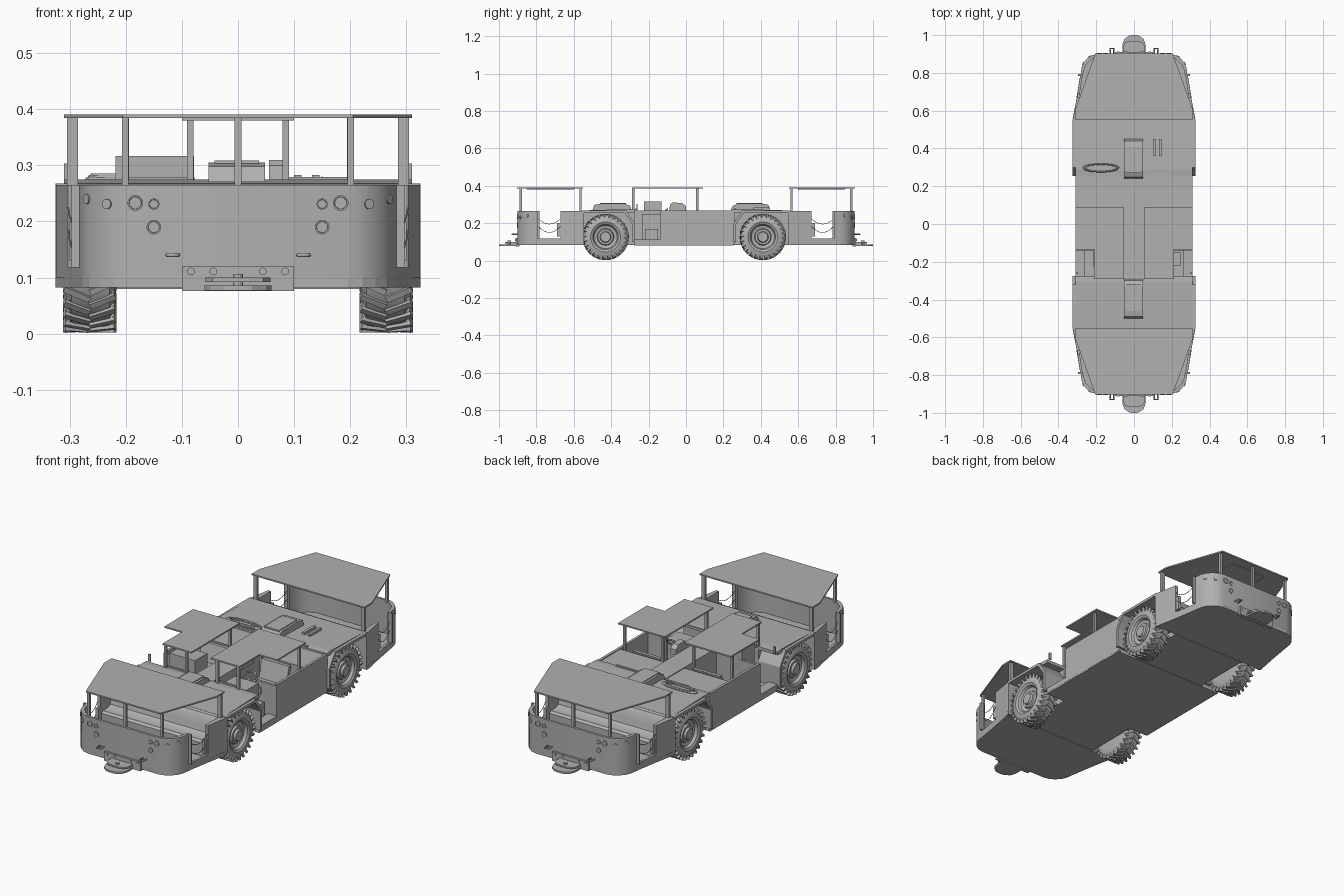
import bpy, bmesh, math
from mathutils import Matrix, Vector

if "Cube" in bpy.data.objects:
    bpy.data.objects.remove(bpy.data.objects["Cube"])

GREY = bpy.data.materials.new("dark_grey")
GREY.diffuse_color = (.44, .44, .44, 1)
GREY.use_nodes = True
GREY.node_tree.nodes["Principled BSDF"].inputs["Base Color"].default_value = GREY.diffuse_color


def finish(name, bm, smooth=False):
    bmesh.ops.recalc_face_normals(bm, faces=bm.faces)
    me = bpy.data.meshes.new(name)
    bm.to_mesh(me)
    bm.free()
    me.materials.append(GREY)
    ob = bpy.data.objects.new(name, me)
    bpy.context.collection.objects.link(ob)
    if smooth:
        bpy.ops.object.select_all(action='DESELECT')
        ob.select_set(True)
        bpy.context.view_layer.objects.active = ob
        bpy.ops.object.shade_smooth_by_angle(angle=math.radians(35))
    return ob


def prism(name, pts, axis, a, b, smooth=False):
    """Extrude a closed 2D outline: axis x takes (y, z), z takes (x, y)."""
    put = {'x': lambda p, t: (t, p[0], p[1]), 'z': lambda p, t: (p[0], p[1], t)}[axis]
    bm = bmesh.new()
    lo = [bm.verts.new(put(p, a)) for p in pts]
    hi = [bm.verts.new(put(p, b)) for p in pts]
    bm.faces.new(lo)
    bm.faces.new(hi)
    for i in range(len(pts)):
        j = (i + 1) % len(pts)
        bm.faces.new((lo[i], lo[j], hi[j], hi[i]))
    return finish(name, bm, smooth)


def box(name, x0, x1, y0, y1, z0, z1):
    return prism(name, [(x0, y0), (x1, y0), (x1, y1), (x0, y1)], 'z', z0, z1)


def lathe(bm, prof, seg, m):
    """Revolve (x, radius) points about the x axis."""
    rings = [[bm.verts.new(m @ Vector((x, r * math.cos(t), r * math.sin(t))))
              for t in [2 * math.pi * k / seg for k in range(seg)]] for x, r in prof]
    for A, B in zip(rings, rings[1:]):
        for k in range(seg):
            j = (k + 1) % seg
            bm.faces.new((A[k], A[j], B[j], B[k]))
    bm.faces.new(rings[0])
    bm.faces.new(rings[-1])


def tube(name, pts, r, cyclic=False):
    cu = bpy.data.curves.new(name, 'CURVE')
    cu.dimensions = '3D'
    cu.bevel_depth = r
    cu.bevel_resolution = 1
    cu.materials.append(GREY)
    sp = cu.splines.new('POLY')
    sp.points.add(len(pts) - 1)
    for p, q in zip(sp.points, pts):
        p.co = (*q, 1)
    sp.use_cyclic_u = cyclic
    bpy.context.collection.objects.link(bpy.data.objects.new(name, cu))


def both(half):
    """Mirror a right-hand (x, y) polyline across x = 0 to close it."""
    return half + [(-x, y) for x, y in reversed(half)]


TYRE = [(0, .02), (0, .075), (.002, .104), (.012, .118), (.08, .118), (.09, .106), (.094, .08),
        (.088, .068), (.075, .062), (.07, .045), (.08, .041), (.08, .03), (.091, .026), (.091, .01)]


def wheel(name, sx, y):
    m = Matrix.Translation((sx * .217, y, .126)) @ Matrix.Diagonal((sx, 1, 1, 1))
    bm = bmesh.new()
    lathe(bm, TYRE, 44, m)
    for k in range(52):                       # chevron lugs, alternating sides
        side = 1 if k % 2 else -1
        rot = m @ Matrix.Rotation(2 * math.pi * k / 52, 4, 'X')
        for x, r, sz in ((.023, .1175, (.05, .011, .012)), (.0405, .109, (.009, .012, .014))):
            yaw = Matrix.Rotation(side * .45, 4, 'Z')
            bmesh.ops.create_cube(bm, size=1, matrix=rot @ Matrix.Translation((.047 + side * x, (x - .023) * .5, r))
                                  @ yaw @ Matrix.Diagonal((*sz, 1)))
    finish(name, bm, True)
    box("axle", *sorted((sx * .15, sx * .225)), y - .025, y + .025, .1, .15)


def end_section(tag, s, wy, inner):
    """One end of the vehicle; s = -1 front, +1 rear. y values are given as distance from centre."""
    def P(pts):
        return [(x, s * y) for x, y in pts]

    def bx(name, x0, x1, y0, y1, z0, z1):
        return box(tag + name, x0, x1, *sorted((s * y0, s * y1)), z0, z1)

    # floor and curved end wall
    corner = [(.283, .79), (.277, .83), (.265, .857), (.245, .878), (.222, .893), (.195, .9)]
    inside = [(x - .013 if x > .2 else x, y - (.012 if y > .8 else 0)) for x, y in corner]
    prism(tag + "cab_floor", both(P([(.325, .555), (.303, .67)] + corner)), 'z', .082, .1)
    wall = P(corner) + [(-x, y) for x, y in reversed(P(corner))]
    wall += [(-x, y) for x, y in P(inside)] + list(reversed(P(inside)))
    prism(tag + "end_wall", wall, 'z', .085, .265, True)
    # curved bench seat blending into the deck
    seat = [(.55, .1), (.66, .1), (.66, .165), (.65, .175), (.61, .175), (.592, .185), (.585, .21),
            (.578, .245), (.565, .263), (.55, .268)]
    prism(tag + "bench_seat", [(s * y, z) for y, z in seat], 'x', -.295, .295, True)
    # wheel housing block, deck and vent hump
    bx("chassis_block", -.205, .205, inner, .55, .082, .262)
    prism(tag + "deck", [(s * .553, .256), (s * .553, .268), (s * (inner + .03), .275), (s * inner, .272),
                         (s * inner, .256)], 'x', -.31, .31)
    hy = .29 if s < 0 else .24
    hump = [(hy, .27), (hy + .01, .293), (hy + .04, .305), (hy + .16, .305), (hy + .2, .298), (hy + .21, .27)]
    prism(tag + "vent_hump", [(s * y, z) for y, z in hump], 'x', -.053, .048)
    prism(tag + "vent_cap", [(s * (hy + .03), .3), (s * (hy + .03), .309), (s * (hy + .17), .309),
                             (s * (hy + .17), .3)], 'x', -.042, .037)
    for sx in (1, -1):
        # side panel, sill and opening edge
        pan = [(.325, .545), (.303, .67), (.288, .67), (.288, .545)]
        prism(tag + "side_panel", [(sx * x, y) for x, y in P(pan)], 'z', .085, .265)
        sill = [(.303, .67), (.283, .79), (.272, .79), (.29, .67)]
        prism(tag + "sill", [(sx * x, y) for x, y in P(sill)], 'z', .085, .118)
        bx("door_edge", *sorted((sx * .278, sx * .297)), .784, .794, .118, .265)
        # fender shell over the wheel
        n, f = inner, .553
        shell = [(f, .1), (f, .268), (n + .045, .268), (n + .015, .225), (n, .2), (n, .1), (n + .013, .1),
                 (n + .013, .195), (n + .028, .22), (n + .055, .255), (f - .008, .255), (f - .008, .1)]
        prism(tag + "fender", [(s * y, z) for y, z in shell], 'x', sx * .2, sx * .325)
        wheel(tag + "wheel", sx, s * wy)
        # chains across the door opening
        for z, sag in ((.225, .03), (.185, .035)):
            tube(tag + "chain", [(sx * (.303 - .02 * t), s * (.67 + .12 * t), z - sag * 4 * t * (1 - t))
                                 for t in [i / 8 for i in range(9)]], .0015)
        bx("latch", *sorted((sx * .285, sx * .3)), .67, .69, .13, .2)
        # roof posts
        bx("roof_post", *sorted((sx * .285, sx * .305)), .558, .57, .26, .388)
        bx("roof_post", *sorted((sx * .195, sx * .207)), .877, .889, .26, .388)
        # lamps and tow eyes
        for x, z, r in ((.183, .233, .014), (.15, .231, .01), (.15, .19, .013)):
            bm = bmesh.new()
            m = Matrix.Translation((sx * x, s * .894, z)) @ Matrix.Rotation(s * math.pi / 2, 4, 'Z')
            lathe(bm, [(0, r), (.01, r), (.01, r * .8), (.008, r * .75)], 20, m)
            finish(tag + "lamp", bm)
        for x, y, z in ((.233, .886, .231), (.268, .85, .24)):
            bm = bmesh.new()
            aim = (s * sx) * (1.1 if x < .25 else .6) + (0 if sx > 0 else math.pi)
            lathe(bm, [(-.008, .009), (.004, .009), (.004, .005)], 16,
                  Matrix.Translation((sx * x, s * y, z)) @ Matrix.Rotation(aim, 4, 'Z'))
            finish(tag + "corner_lamp", bm)
        tube(tag + "tow_eye", [(sx * x, s * y, .14) for x, y in
                               ((.107, .895), (.107, .93), (.126, .93), (.126, .895))], .004)
        for x in (.044, .084):
            bm = bmesh.new()
            m = Matrix.Translation((sx * x, s * .905, .111)) @ Matrix.Rotation(s * math.pi / 2, 4, 'Z')
            lathe(bm, [(0, .007), (.008, .007)], 12, m)
            finish(tag + "bolt", bm)
    bx("roof_post", -.006, .006, .877, .889, .26, .388)
    # roof with long corner cuts
    prism(tag + "cab_roof", both(P([(.31, .55), (.31, .61), (.205, .903)])), 'z', .384, .391)
    bx("roof_rib", -.1, .1, .6, .85, .38, .385)
    # towing hitch
    bx("hitch_plate", -.1, .1, .89, .91, .076, .121)
    tongue = [(.06, .89), (.06, .955), (.05, .98), (.025, .998), (.01, 1)]
    prism(tag + "hitch_tongue", both(P(tongue)), 'z', .077, .086)
    upper = [(.058, .89), (.058, .94), (.045, .963), (.02, .968)]
    prism(tag + "hitch_jaw", both(P(upper)), 'z', .092, .1)
    bm = bmesh.new()
    lathe(bm, [(0, .009), (.028, .009)], 14,
          Matrix.Translation((0, s * .945, .078)) @ Matrix.Rotation(-math.pi / 2, 4, 'Y'))
    finish(tag + "hitch_pin", bm)


end_section("front_", -1, .43, .275)
end_section("rear_", 1, .411, .255)

# middle body
box("belly_plate", -.31, .31, -.275, .255, .08, .1)
box("centre_spine", -.055, .055, -.28, .26, .1, .268)
for sx in (1, -1):
    def mb(name, x0, x1, *r):
        return box(name, *sorted((sx * x0, sx * x1)), *r)
    mb("body_side", .298, .311, -.135, .258, .085, .268)
    mb("engine_bay", .055, .3, .09, .258, .1, .264)
    mb("door_step", .26, .311, -.275, -.135, .085, .112)
    mb("door_pillar", .2, .311, -.14, -.128, .1, .262)
    # operator seat
    mb("seat_base", .09, .24, -.05, .05, .1, .16)
    mb("seat_cushion", .085, .245, -.06, .055, .16, .178)
    prism("seat_back", [(.035, .175), (.055, .175), (.075, .265), (.058, .265)], 'x', sx * .09, sx * .24)
    # stepped roof over the operator compartment
    roof = [(.053, .09), (.31, .09), (.31, -.135), (.212, -.135), (.212, -.29), (.053, -.29)]
    prism("middle_roof", [(sx * x, y) for x, y in roof], 'z', .384, .391)
    for x, y in ((.295, .06), (.085, .06), (.2, -.282), (.085, -.282)):
        mb("middle_roof_post", x - .006, x + .006, y - .006, y + .006, .25, .386)
    mb("mirror", .297, .31, -.265, -.258, .268, .303)
    for y in (-.27, .262):
        mb("deck_hinge", .08, .2, y - .005, y + .005, .268, .279)

# controls
box("tall_cabinet", -.218, -.078, -.225, -.13, .1, .317)
box("console", .08, .21, -.235, -.14, .1, .25)
box("console_step", .21, .25, -.22, -.15, .1, .17)
prism("instrument_pod", [(-.09, .262), (-.085, .3), (-.07, .31), (-.02, .308), (0, .29), (0, .262)], 'x', .055, .085)
tube("steering_wheel", [(.15 + .035 * math.cos(t), -.12 + .02 * math.sin(t), .252 + .024 * math.sin(t))
                        for t in [2 * math.pi * i / 20 for i in range(20)]], .004, True)
tube("steering_column", [(.15, -.12, .252), (.15, -.16, .23)], .005)

# loose hose and frame on the rear deck
tube("coiled_hose", [(-.175 + (.095 - .004 * i / 24) * math.cos(i * math.pi / 12),
                      .297 + .02 * math.sin(i * math.pi / 12), .276 + .003 * (i // 24)) for i in range(72)], .004)
box("deck_box", .1, .113, .36, .45, .268, .283)
box("deck_box", .132, .145, .36, .45, .268, .283)
